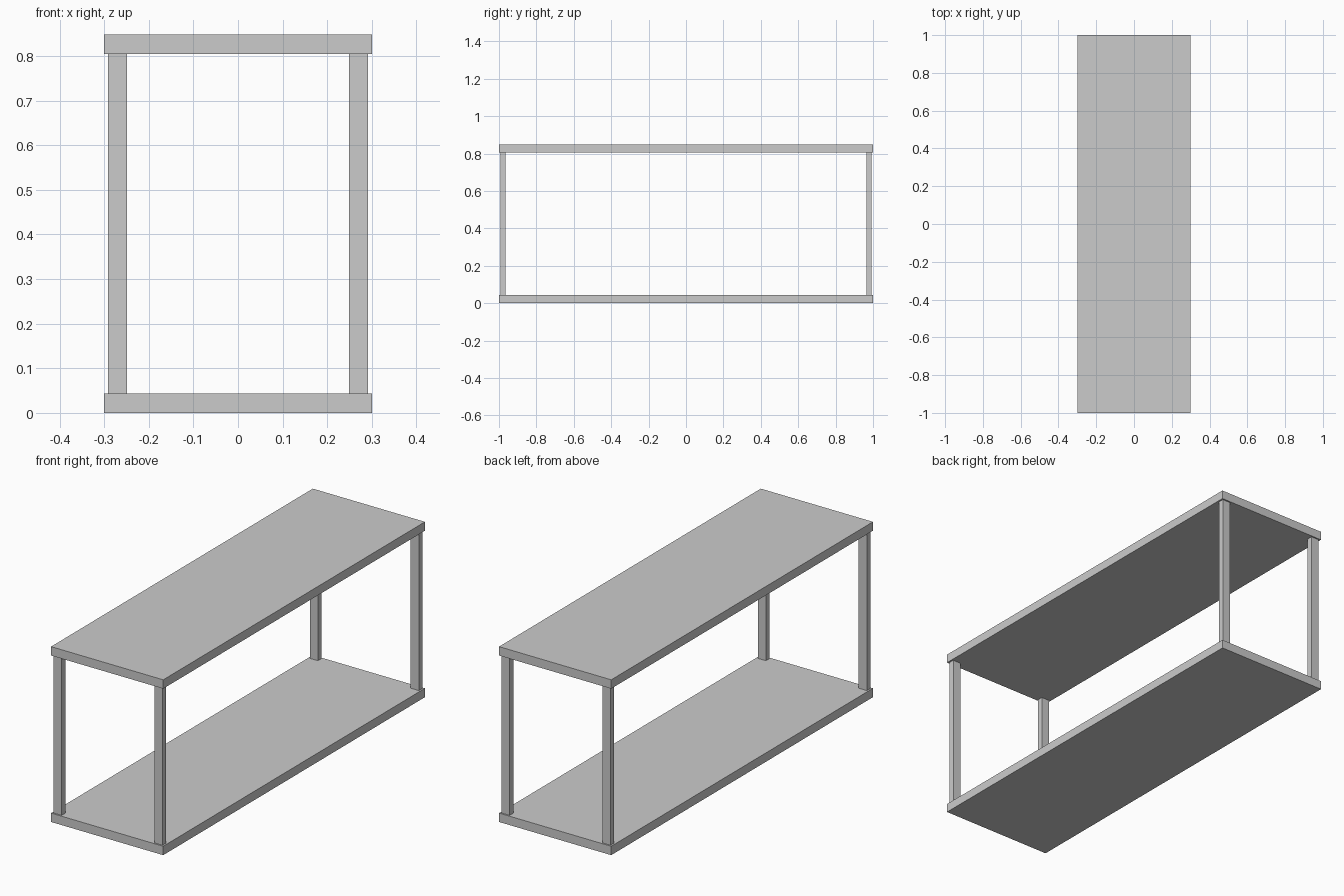
import bpy

if "Cube" in bpy.data.objects:
    bpy.data.objects.remove(bpy.data.objects["Cube"])


def box(name, lo, hi):
    size = [b - a for a, b in zip(lo, hi)]
    centre = [(a + b) / 2 for a, b in zip(lo, hi)]
    bpy.ops.mesh.primitive_cube_add(size=1, location=centre)
    ob = bpy.context.object
    ob.name = name
    ob.scale = size
    bpy.ops.object.transform_apply(location=False, rotation=False, scale=True)
    return ob


HEIGHT, THICK = 0.848, 0.043

# Two identical shelves
box("bottom_shelf", (-0.3, -1, 0), (0.3, 1, THICK))
box("top_shelf", (-0.3, -1, HEIGHT - THICK), (0.3, 1, HEIGHT))

# Four flat posts, slightly inset from the shelf corners
for sx, side in ((-1, "left"), (1, "right")):
    for sy, end in ((-1, "front"), (1, "back")):
        x, y = sx * 0.27, sy * 0.979
        box(f"{end}_{side}_post",
            (x - 0.0215, y - 0.014, THICK),
            (x + 0.0215, y + 0.014, HEIGHT - THICK))
